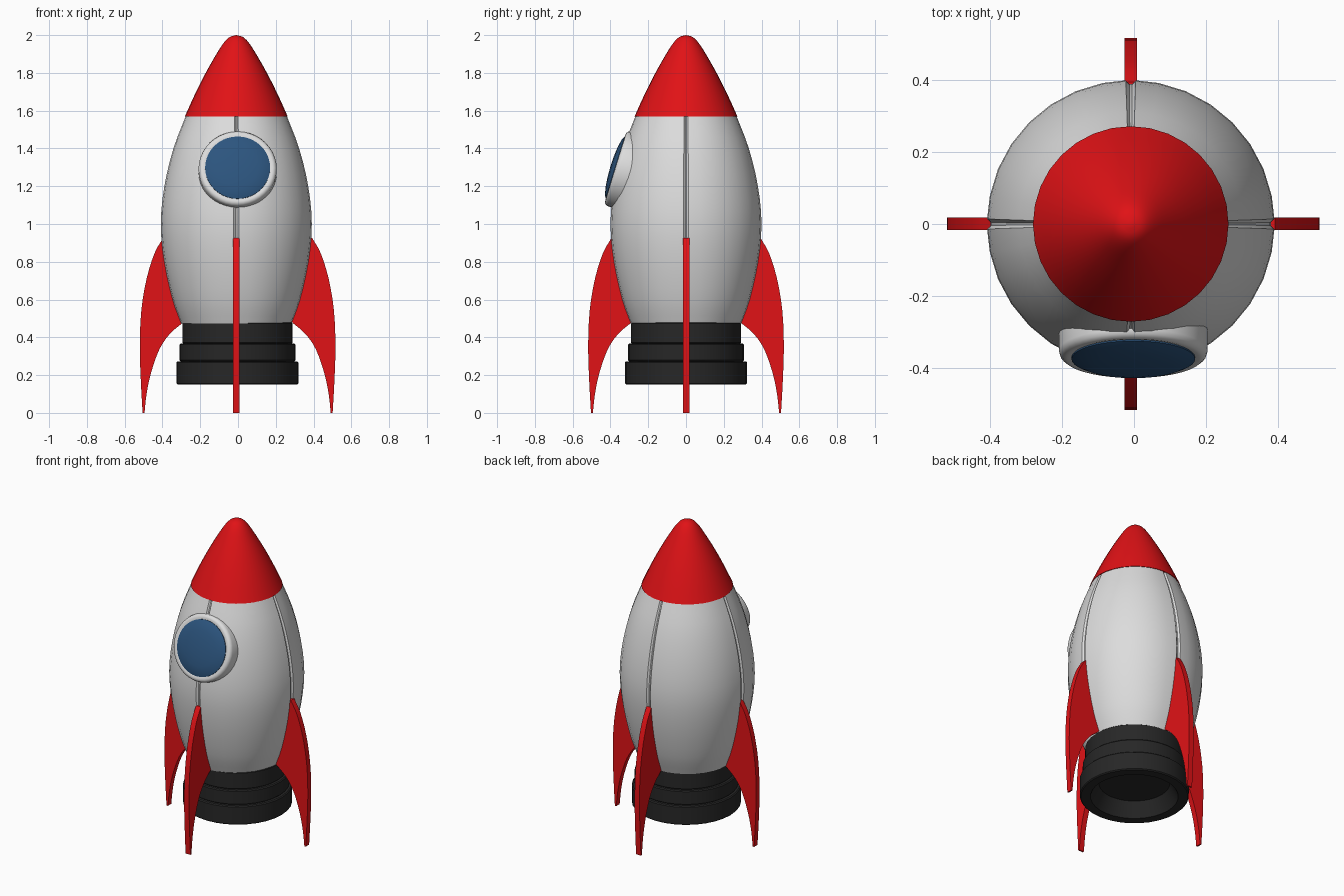
import bpy, bmesh, math
from mathutils import Matrix, Vector

if "Cube" in bpy.data.objects:
    bpy.data.objects.remove(bpy.data.objects["Cube"])


def material(name, rgb):
    m = bpy.data.materials.new(name)
    m.diffuse_color = (*rgb, 1)
    m.use_nodes = True
    m.node_tree.nodes["Principled BSDF"].inputs["Base Color"].default_value = m.diffuse_color
    return m


RED = material("red paint", (0.75, 0.006, 0.008))
GREY = material("light grey paint", (0.72, 0.72, 0.72))
BLACK = material("black rubber", (0.02, 0.02, 0.02))
BLUE = material("blue glass", (0.025, 0.09, 0.21))


def finish(bm, name, mat, angle=35):
    bmesh.ops.remove_doubles(bm, verts=bm.verts, dist=1e-5)
    bmesh.ops.recalc_face_normals(bm, faces=bm.faces)
    me = bpy.data.meshes.new(name)
    bm.to_mesh(me)
    bm.free()
    me.materials.append(mat)
    ob = bpy.data.objects.new(name, me)
    bpy.context.collection.objects.link(ob)
    bpy.ops.object.select_all(action='DESELECT')
    bpy.context.view_layer.objects.active = ob
    ob.select_set(True)
    bpy.ops.object.shade_smooth_by_angle(angle=math.radians(angle))
    return ob


def smooth_curve(pts, n=3):
    """Catmull-Rom curve through the points."""
    p = [Vector(q) for q in pts]
    p = [2 * p[0] - p[1]] + p + [2 * p[-1] - p[-2]]
    out = []
    for a, b, c, d in zip(p, p[1:], p[2:], p[3:]):
        for k in range(n):
            t = k / n
            out.append(0.5 * (2 * b + (c - a) * t + (2 * a - 5 * b + 4 * c - d) * t * t
                              + (3 * b - a - 3 * c + d) * t ** 3))
    return [tuple(v) for v in out] + [tuple(pts[-1])]


def lathe(name, profile, mat, matrix, seg=32, closed=False, groove=0.0, angle=35):
    """Revolve (radius, height) points; groove cuts four vertical seams."""
    steps = []
    for i in range(seg):
        a = 2 * math.pi * i / seg
        if groove and i % (seg // 4) == 0:
            steps += [(a - 0.035, 0), (a - 0.01, groove), (a + 0.01, groove), (a + 0.035, 0)]
        else:
            steps.append((a, 0))
    bm = bmesh.new()
    rings = []
    for r, z in profile:
        if r < 1e-6:
            rings.append([bm.verts.new((0, 0, z))] * len(steps))
        else:
            rings.append([bm.verts.new(((r - g) * math.cos(a), (r - g) * math.sin(a), z))
                          for a, g in steps])
    pairs = list(zip(rings, rings[1:])) + ([(rings[-1], rings[0])] if closed else [])
    for lo, hi in pairs:
        for i in range(len(steps)):
            j = (i + 1) % len(steps)
            vs = list(dict.fromkeys([lo[i], lo[j], hi[j], hi[i]]))
            if len(vs) > 2:
                bm.faces.new(vs)
    bm.transform(matrix)
    return finish(bm, name, mat, angle)


CX = -0.009
axis = Matrix.Translation((CX, 0, 0))

# Hull with four seams
hull = smooth_curve([(0.292, 0.472), (0.338, 0.6), (0.382, 0.8), (0.4, 1.0),
                     (0.381, 1.2), (0.333, 1.4), (0.266, 1.575)])
lathe("hull", [(0, 0.472)] + hull + [(0, 1.575)], GREY, axis, groove=0.01)

# Nose cone
nose = smooth_curve([(0.272, 1.57), (0.22, 1.685), (0.162, 1.8), (0.105, 1.9),
                     (0.066, 1.96), (0.035, 1.99), (0, 2.0)])
lathe("nose_cone", [(0, 1.57)] + nose, RED, axis)

# Stepped engine nozzle with hollow bottom
b = 0.006
nozzle = [(0, 0.24), (0.21, 0.24), (0.26, 0.15)]
for r, lo, hi in ((0.323, 0.15, 0.273), (0.307, 0.273, 0.367), (0.292, 0.367, 0.48)):
    nozzle += [(r - b, lo), (r, lo + b), (r, hi - b), (r - b, hi)]
lathe("engine_nozzle", nozzle + [(0, 0.48)], BLACK, Matrix.Translation((-0.003, 0, 0)))

# Four curved fins
outer = smooth_curve([(0.395, 0.925), (0.44, 0.845), (0.482, 0.71), (0.51, 0.54),
                      (0.518, 0.35), (0.512, 0.16), (0.503, 0.0)])
inner = smooth_curve([(0.493, 0.0), (0.482, 0.1), (0.459, 0.21), (0.415, 0.335),
                      (0.36, 0.417), (0.292, 0.476)])
outline = outer + inner + [(0.28, 0.5), (0.32, 0.65), (0.355, 0.8), (0.37, 0.925)]
for i, side in enumerate(("right", "back", "left", "front")):
    bm = bmesh.new()
    f = bm.faces.new([bm.verts.new((x, -0.0175, z)) for x, z in outline])
    ext = bmesh.ops.extrude_face_region(bm, geom=[f])
    bmesh.ops.translate(bm, vec=(0, 0.035, 0),
                        verts=[v for v in ext["geom"] if isinstance(v, bmesh.types.BMVert)])
    off = (CX, 0, 0) if i % 2 else (-0.002, 0.001, 0)
    bm.transform(Matrix.Translation(off) @ Matrix.Rotation(i * math.pi / 2, 4, 'Z'))
    finish(bm, side + "_fin", RED)

# Tilted porthole: rim and domed glass
port = Matrix.Translation((-0.002, -0.37, 1.297)) @ Matrix.Rotation(math.radians(73), 4, 'X')
rim = [(0.172, -0.09), (0.207, -0.09), (0.207, -0.018), (0.203, -0.006),
       (0.194, 0.002), (0.184, 0.004), (0.172, 0.002)]
lathe("porthole_rim", rim, GREY, port, seg=40, closed=True, angle=50)
glass = [(0, -0.05), (0.173, -0.05), (0.172, 0.006), (0.15, 0.016), (0.11, 0.024),
         (0.06, 0.029), (0, 0.031)]
lathe("porthole_glass", glass, BLUE, port, seg=40)
